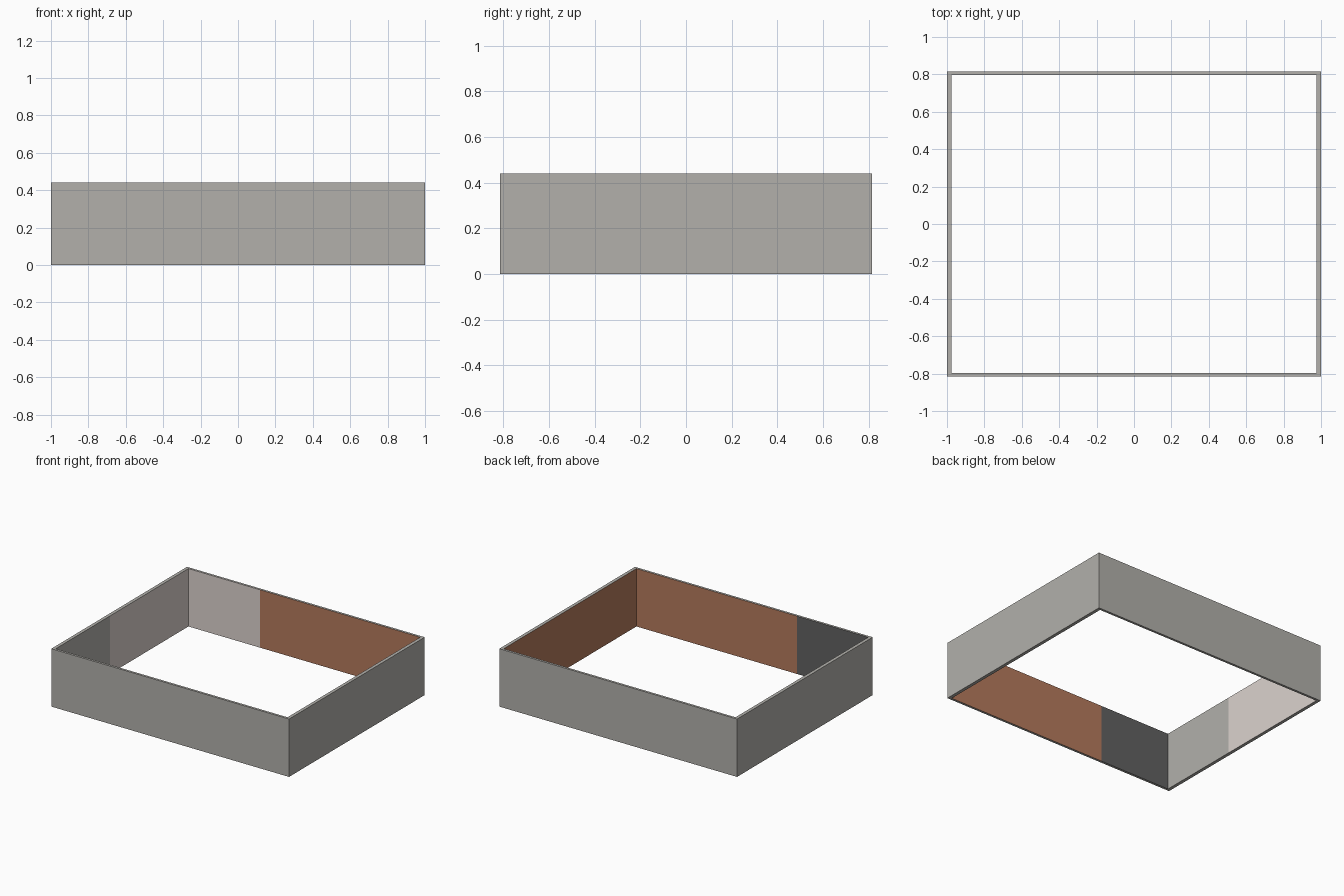
import bpy, bmesh

if "Cube" in bpy.data.objects:
    bpy.data.objects.remove(bpy.data.objects["Cube"])

HX, HY, H = 1.0, 0.815, 0.44      # half length, half depth, height
TX, TY = 0.025, 0.018             # wall thickness in x and y
SPLIT_X, SPLIT_Y = -0.375, -0.145  # where the inside paint changes


def material(name, rgb):
    m = bpy.data.materials.new(name)
    lin = [((c / 255 + 0.055) / 1.055) ** 2.4 for c in rgb]
    m.diffuse_color = (*lin, 1)
    m.use_nodes = True
    m.node_tree.nodes["Principled BSDF"].inputs["Base Color"].default_value = m.diffuse_color
    return m


mats = [material("wall_grey", (178, 176, 171)),
        material("room_brown", (181, 122, 93)),
        material("room_pale", (220, 211, 206)),
        material("room_charcoal", (97, 97, 97))]
GREY, BROWN, PALE, CHARCOAL = range(4)

bm = bmesh.new()


def ring(hx, hy, z):
    return [bm.verts.new((sx * hx, sy * hy, z))
            for sx, sy in ((-1, -1), (1, -1), (1, 1), (-1, 1))]


# hollow rectangular wall: outer skin, inner skin, top and bottom rims
ob, ot = ring(HX, HY, 0), ring(HX, HY, H)
ib, it = ring(HX - TX, HY - TY, 0), ring(HX - TX, HY - TY, H)
inner = []
for i in range(4):
    j = (i + 1) % 4
    bm.faces.new((ob[i], ob[j], ot[j], ot[i]))
    inner.append(bm.faces.new((ib[j], ib[i], it[i], it[j])))
    bm.faces.new((ot[i], ot[j], it[j], it[i]))
    bm.faces.new((ob[j], ob[i], ib[i], ib[j]))

# cut the inner skin where the paint changes
for co, no in (((SPLIT_X, 0, 0), (1, 0, 0)), ((0, SPLIT_Y, 0), (0, 1, 0))):
    bm.normal_update()
    faces = [f for f in bm.faces if abs(f.normal.z) < 0.5
             and f.normal.dot(f.calc_center_median()) < 0]
    edges = {e for f in faces for e in f.edges}
    verts = {v for f in faces for v in f.verts}
    bmesh.ops.bisect_plane(bm, geom=list(verts) + list(edges) + faces,
                           plane_co=co, plane_no=no)

# paint the inner skin by room
bm.normal_update()
for f in bm.faces:
    c = f.calc_center_median()
    if abs(f.normal.z) > 0.5 or f.normal.dot(c) > 0:
        continue
    if c.x > SPLIT_X:
        f.material_index = BROWN
    elif c.y > SPLIT_Y:
        f.material_index = PALE
    else:
        f.material_index = CHARCOAL if f.normal.y > 0.5 else GREY

mesh = bpy.data.meshes.new("perimeter_walls")
bm.to_mesh(mesh)
bm.free()
for m in mats:
    mesh.materials.append(m)
walls = bpy.data.objects.new("perimeter_walls", mesh)
bpy.context.collection.objects.link(walls)
